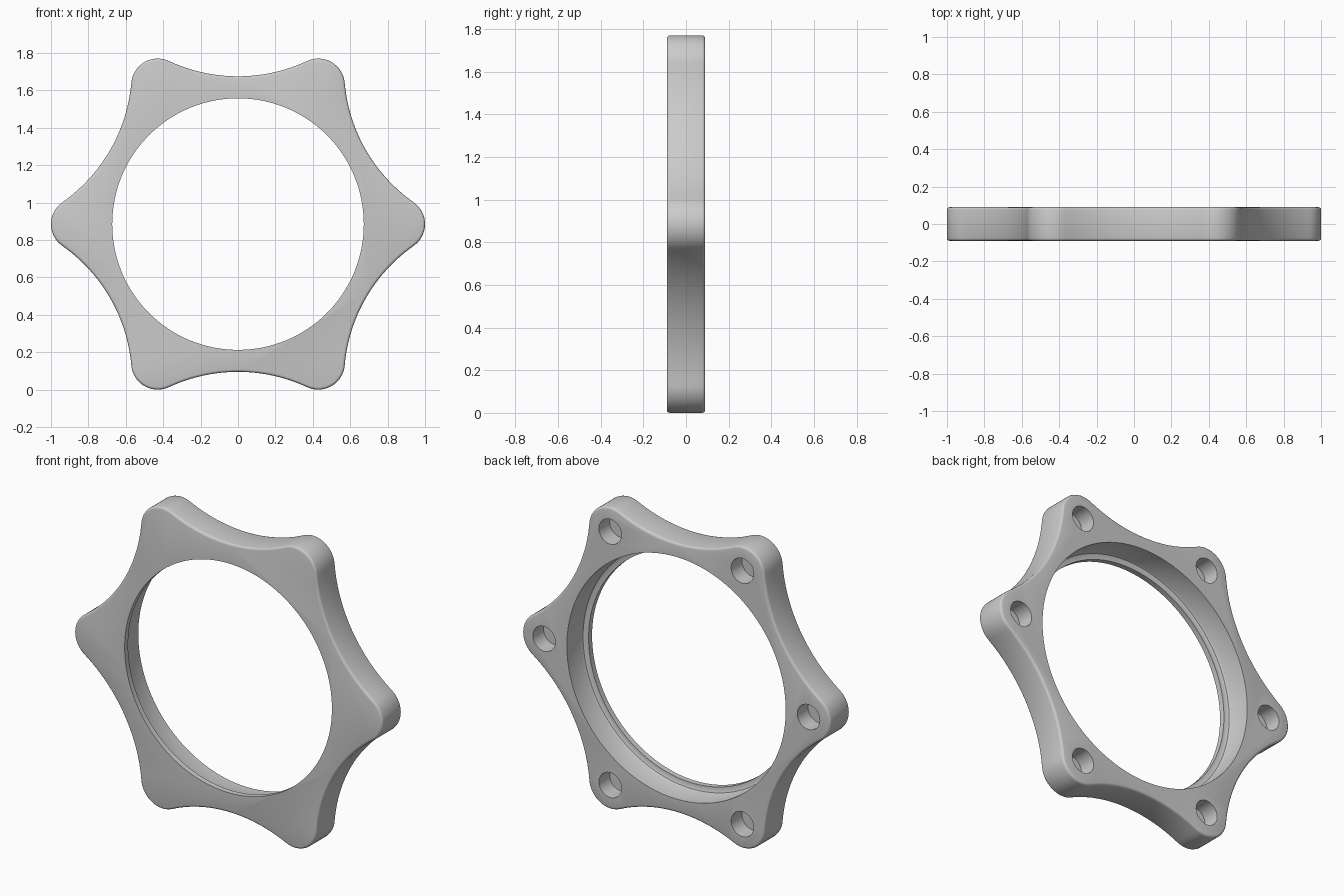
import bpy, bmesh, math
from mathutils import Vector, Matrix

if "Cube" in bpy.data.objects:
    bpy.data.objects.remove(bpy.data.objects["Cube"])

CZ = 0.885            # height of the ring centre
HALF = 0.09           # half thickness
LOBE_D, LOBE_R = 0.858, 0.142    # lobe centre distance and radius
VALLEY = 0.79                    # smallest outer radius

grey = bpy.data.materials.new("satin_grey")
grey.diffuse_color = (0.6, 0.6, 0.6, 1)
grey.use_nodes = True
grey.node_tree.nodes["Principled BSDF"].inputs["Base Color"].default_value = grey.diffuse_color


def make_object(name, bm):
    bmesh.ops.recalc_face_normals(bm, faces=bm.faces)
    mesh = bpy.data.meshes.new(name)
    bm.to_mesh(mesh)
    bm.free()
    mesh.materials.append(grey)
    obj = bpy.data.objects.new(name, mesh)
    bpy.context.collection.objects.link(obj)
    return obj


def star_outline():
    """Six round lobes joined by tangent concave arcs."""
    lx, lz = LOBE_D * math.sin(math.pi / 6), LOBE_D * math.cos(math.pi / 6)
    k = VALLEY - lz
    arc_r = (k * k + lx * lx - LOBE_R ** 2) / (2 * (LOBE_R - k))
    arc_d = VALLEY + arc_r
    half_arc = math.atan2(lx, arc_d - lz)       # half sweep of a valley arc
    half_lobe = math.pi / 6 + half_arc          # half sweep of a lobe
    points = []
    for i in range(6):
        a = i * math.pi / 3
        c = Vector((math.cos(a), math.sin(a))) * LOBE_D
        for j in range(17):
            t = a - half_lobe + 2 * half_lobe * j / 16
            points.append(c + Vector((math.cos(t), math.sin(t))) * LOBE_R)
        b = a + math.pi / 6
        c = Vector((math.cos(b), math.sin(b))) * arc_d
        for j in range(1, 24):
            t = b + math.pi + half_arc - 2 * half_arc * j / 24
            points.append(c + Vector((math.cos(t), math.sin(t))) * arc_r)
    return points


# Star-shaped plate with softly rounded rims
bm = bmesh.new()
face = bm.faces.new([bm.verts.new((p.x, -HALF, p.y + CZ)) for p in star_outline()])
ext = bmesh.ops.extrude_face_region(bm, geom=[face])
bmesh.ops.translate(bm, vec=(0, 2 * HALF, 0),
                    verts=[v for v in ext["geom"] if isinstance(v, bmesh.types.BMVert)])
ring = make_object("lobed_ring", bm)
bevel = ring.modifiers.new("rounded_rims", "BEVEL")
bevel.width, bevel.segments = 0.014, 3
bevel.limit_method, bevel.angle_limit = "ANGLE", math.radians(60)

# Stepped bore: narrow lip at the front, wide recess behind it
bm = bmesh.new()
profile = [(0.6725, -0.2), (0.6725, -0.058), (0.69, -0.058),
           (0.704, -0.052), (0.71, -0.038), (0.71, 0.2)]
N = 128
loops = [[bm.verts.new((r * math.cos(2 * math.pi * i / N), y,
                        CZ + r * math.sin(2 * math.pi * i / N))) for i in range(N)]
         for r, y in profile]
for a, b in zip(loops, loops[1:]):
    for i in range(N):
        bm.faces.new((a[i], a[(i + 1) % N], b[(i + 1) % N], b[i]))
bm.faces.new(loops[0])
bm.faces.new(loops[-1])
bore = make_object("bore_cutter", bm)

# Blind holes in the back of every lobe
bm = bmesh.new()
for i in range(6):
    a = i * math.pi / 3
    place = (Matrix.Translation((LOBE_D * math.cos(a), HALF, CZ + LOBE_D * math.sin(a)))
             @ Matrix.Rotation(math.pi / 2, 4, "X"))
    bmesh.ops.create_cone(bm, cap_ends=True, segments=40, radius1=0.073,
                          radius2=0.073, depth=0.2, matrix=place)
holes = make_object("hole_cutter", bm)

for cutter in (bore, holes):
    cutter.hide_render = True
    cut = ring.modifiers.new(cutter.name, "BOOLEAN")
    cut.operation, cut.solver, cut.object = "DIFFERENCE", "EXACT", cutter

# Bake the cuts, remove the cutters and smooth the curved walls
bpy.context.view_layer.objects.active = ring
ring.select_set(True)
bpy.ops.object.convert(target="MESH")
for cutter in (bore, holes):
    bpy.data.objects.remove(cutter)
bpy.ops.object.shade_smooth_by_angle(angle=math.radians(35))
